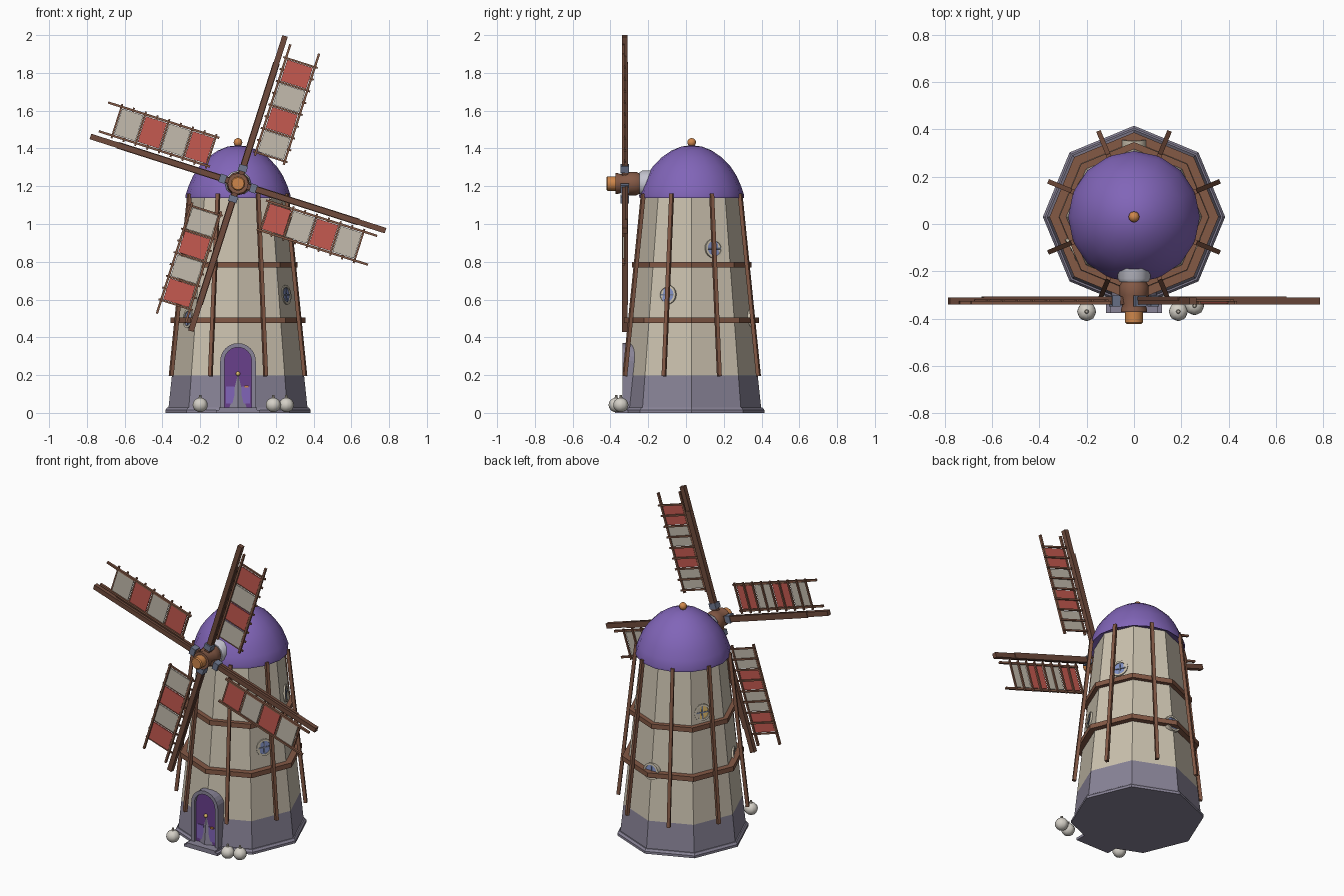
import bpy, bmesh
from math import sin, cos, pi, radians
from mathutils import Matrix, Vector

if "Cube" in bpy.data.objects:
    bpy.data.objects.remove(bpy.data.objects["Cube"])

CY = 0.03          # tower axis y
HUB_Z = 1.214
SPIN = radians(17.7)
mats = {}
COL = dict(wall=(.60, .54, .43), stone=(.25, .23, .31), wood=(.16, .07, .045), purple=(.22, .13, .48),
           orange=(.62, .24, .07), red=(.56, .10, .08), cream=(.55, .50, .42), pale=(.55, .55, .62),
           steel=(.16, .19, .28), door=(.14, .05, .26), bark=(.23, .10, .06), white=(.66, .63, .57),
           glass=(.22, .28, .55), gold=(.75, .50, .15))


def add(name, bm, col, smooth=None):
    bmesh.ops.remove_doubles(bm, verts=bm.verts, dist=1e-5)
    bmesh.ops.recalc_face_normals(bm, faces=bm.faces)
    me = bpy.data.meshes.new(name)
    bm.to_mesh(me)
    bm.free()
    ob = bpy.data.objects.new(name, me)
    bpy.context.collection.objects.link(ob)
    if col not in mats:
        mats[col] = bpy.data.materials.new(col)
        mats[col].diffuse_color = (*COL[col], 1)
    me.materials.append(mats[col])
    if smooth:
        bpy.ops.object.select_all(action='DESELECT')
        ob.select_set(True)
        bpy.context.view_layer.objects.active = ob
        bpy.ops.object.shade_smooth_by_angle(angle=radians(smooth))
    return ob


def lathe(name, prof, n, col, mat=Matrix(), smooth=None, closed=False):
    """Spin an (r, z) profile round z, then move it by mat."""
    bm = bmesh.new()
    rings = [[bm.verts.new(mat @ Vector((r * cos(2 * pi * k / n), r * sin(2 * pi * k / n), z)))
              for k in range(n)] for r, z in prof]
    pairs = list(zip(rings, rings[1:])) + ([(rings[-1], rings[0])] if closed else [])
    for a, b in pairs:
        for k in range(n):
            j = (k + 1) % n
            bm.faces.new((a[k], a[j], b[j], b[k]))
    bmesh.ops.dissolve_degenerate(bm, edges=bm.edges, dist=1e-6)
    return add(name, bm, col, smooth)


def boxes(name, items, col, mat=Matrix()):
    """Several boxes in one mesh: (centre, size, optional matrix)."""
    bm = bmesh.new()
    for it in items:
        m = it[2] if len(it) > 2 else Matrix()
        bmesh.ops.create_cube(bm, size=1, matrix=mat @ m @ Matrix.Translation(it[0])
                              @ Matrix.Diagonal((*it[1], 1)))
    return add(name, bm, col)


def prism(name, pts, y0, y1, col):
    """Extrude an (x, z) outline along y."""
    bm = bmesh.new()
    f = bm.faces.new([bm.verts.new((x, y0, z)) for x, z in pts])
    ext = bmesh.ops.extrude_face_region(bm, geom=[f])['geom']
    bmesh.ops.translate(bm, vec=(0, y1 - y0, 0), verts=[v for v in ext if isinstance(v, bmesh.types.BMVert)])
    return add(name, bm, col)


def arch(w, spring, z0):
    return [(w, z0)] + [(w * cos(pi * k / 12), spring + w * sin(pi * k / 12)) for k in range(13)] + [(-w, z0)]


def wall_r(z):
    return 0.368 - 0.118 * (z - 0.025) / 1.125


AX = Matrix.Translation((0, CY, 0))

# Octagonal tower with a corner facing the front
lathe("plinth", [(0, 0), (.385, 0), (.385, .015), (.375, .028), (0, .028)], 8, "stone", AX)
lathe("stone_base", [(0, .02), (wall_r(.02), .02), (wall_r(.197), .197), (0, .197)], 8, "stone", AX)
lathe("tower_wall", [(0, .197), (wall_r(.197), .197), (wall_r(1.16), 1.16), (0, 1.16)], 8, "wall", AX)
for nm, z, r in (("lower_band", .49, .357), ("upper_band", .785, .316)):
    lathe(nm, [(r - .06, z - .015), (r, z - .015), (r, z + .015), (r - .06, z + .015)], 8, "bark", AX, closed=True)

# Leaning timber posts at the middle of each side
posts = []
for k in range(8):
    a = radians(22.5 + 45 * k)
    d = Vector((cos(a), sin(a), 0))
    lo, hi = d * .383 + Vector((0, CY, .195)), d * .277 + Vector((0, CY, 1.16))
    up = (hi - lo).normalized()
    side = Vector((-sin(a), cos(a), 0))
    m = Matrix((side.cross(up), side, up)).transposed().to_4x4()
    posts.append(((0, 0, 0), (.02, .02, (hi - lo).length), Matrix.Translation((lo + hi) / 2) @ m))
boxes("timber_posts", posts, "bark")

# Dome roof and finial
lathe("dome_roof", [(0, 1.15), (.262, 1.15), (.277, 1.138), (.278, 1.152), (.262, 1.2), (.238, 1.255), (.205, 1.305),
                    (.16, 1.352), (.108, 1.388), (.055, 1.41), (0, 1.417)], 16, "purple", AX, 40)
lathe("finial", [(.023 * sin(pi * k / 8), 1.432 - .023 * cos(pi * k / 8)) for k in range(9)], 12, "orange", AX, 60)

# Round windows
for i, (deg, z, glass) in enumerate([(-27, .625, "glass"), (27, .87, "glass"), (90, .5, "glass"),
                                     (150, .865, "gold"), (208, .5, "glass")]):
    a = radians(deg)
    off = (a - radians(22.5) + pi / 8) % (pi / 4) - pi / 8
    r = wall_r(z) * cos(pi / 8) / cos(off)
    m = AX @ Matrix.Rotation(a, 4, 'Z') @ Matrix.Translation((r, 0, z)) @ Matrix.Rotation(radians(84), 4, 'Y')
    lathe(f"window_frame_{i}", [(.04, -.03), (.052, -.03), (.052, .008), (.04, .008)], 16, "wall", m, 40, True)
    lathe(f"window_glass_{i}", [(0, -.02), (.041, -.02), (.041, .002), (0, .002)], 16, glass, m)
    boxes(f"window_bars_{i}", [((0, 0, .003), (.08, .008, .006)), ((0, 0, .003), (.008, .08, .006))], "steel", m)

# Door, arched frame, step
door_y = CY - wall_r(.205)
outer, inner = arch(.094, .275, .02), arch(.072, .275, .02)
prism("door_frame", outer + inner[::-1], -.337, -.25, "stone")
prism("door", inner, door_y, -.25, "door")
boxes("door_panels", [((s * .04, door_y, .095), (.045, .008, .09)) for s in (-1, 1)], "purple")
boxes("door_step", [((0, -.325, .014), (.2, .1, .028)), ((0, -.32, .008), (.235, .11, .016))], "stone")
lathe("door_knob", [(.012 * sin(pi * k / 6), -.012 * cos(pi * k / 6)) for k in range(7)], 10, "gold",
      Matrix.Translation((0, door_y - .006, .207)), 60)
boxes("door_handle", [((.045, door_y - .006, .14), (.02, .01, .01))], "orange")

# Windshaft and hub, lying along -y
HUB = Matrix.Translation((0, 0, HUB_Z)) @ Matrix.Rotation(pi / 2, 4, 'X')
lathe("shaft_housing", [(0, .05), (.069, .05), (.069, .23), (.06, .245), (0, .245)], 12, "pale", HUB, 40)
lathe("hub", [(0, .24), (.05, .24), (.062, .262), (.062, .3), (.05, .345), (.055, .36), (.055, .372), (0, .372)],
      12, "bark", HUB, 35)
lathe("hub_cap", [(0, .36), (.038, .36), (.038, .415), (.032, .422), (0, .422)], 12, "orange", HUB, 35)

# Four sails, each built upright then turned about the hub
for i in range(4):
    m = Matrix.Translation((0, -.325, HUB_Z)) @ Matrix.Rotation(SPIN + i * pi / 2, 4, 'Y')
    boxes(f"sail_spar_{i}", [((0, 0, .435), (.03, .028, .77)), ((0, .01, .36), (.036, .018, .62))], "wood", m)
    boxes(f"spar_clamp_{i}", [((0, 0, .085), (.046, .046, .035))], "steel", m)
    rails = [((v, -.008, .477), (.012, .014, .618)) for v in (.04, .2)]
    rungs = [((.12, .002, .187 + .0655 * k), (.19, .01, .01)) for k in range(9)]
    boxes(f"sail_lattice_{i}", rails + rungs, "bark", m)
    for c, first in (("cream", i % 2), ("red", 1 - i % 2)):
        boxes(f"sail_{c}_cloth_{i}", [((.12, -.007, .2525 + .131 * k), (.142, .007, .118))
                                      for k in range(first, 4, 2)], c, m)

# Pale gourds beside the door
for i, (x, y) in enumerate([(-.2, -.37), (.187, -.37), (.256, -.345)]):
    bm = bmesh.new()
    bmesh.ops.create_uvsphere(bm, u_segments=24, v_segments=10, radius=.04)
    for v in bm.verts:
        rib = round(math_k) if (math_k := 0) else (1 if (v.co.x or v.co.y) else 0)
        ang = Vector((v.co.x, v.co.y)).angle_signed(Vector((1, 0)), 0) if rib and v.co.xy.length > 1e-6 else 0
        f = 1 - .05 * (1 - cos(8 * ang)) / 2
        v.co = Vector((v.co.x * f + x, v.co.y * f + y, v.co.z * .95 + .042))
    add(f"gourd_{i}", bm, "white", 60)
    lathe(f"gourd_stem_{i}", [(0, .072), (.011, .074), (.007, .085), (.007, .094), (0, .094)], 8, "cream",
          Matrix.Translation((x, y, 0)))

for m in bpy.data.materials:
    if m.users and not m.is_grease_pencil:
        m.use_nodes = True
        m.node_tree.nodes["Principled BSDF"].inputs["Base Color"].default_value = m.diffuse_color
